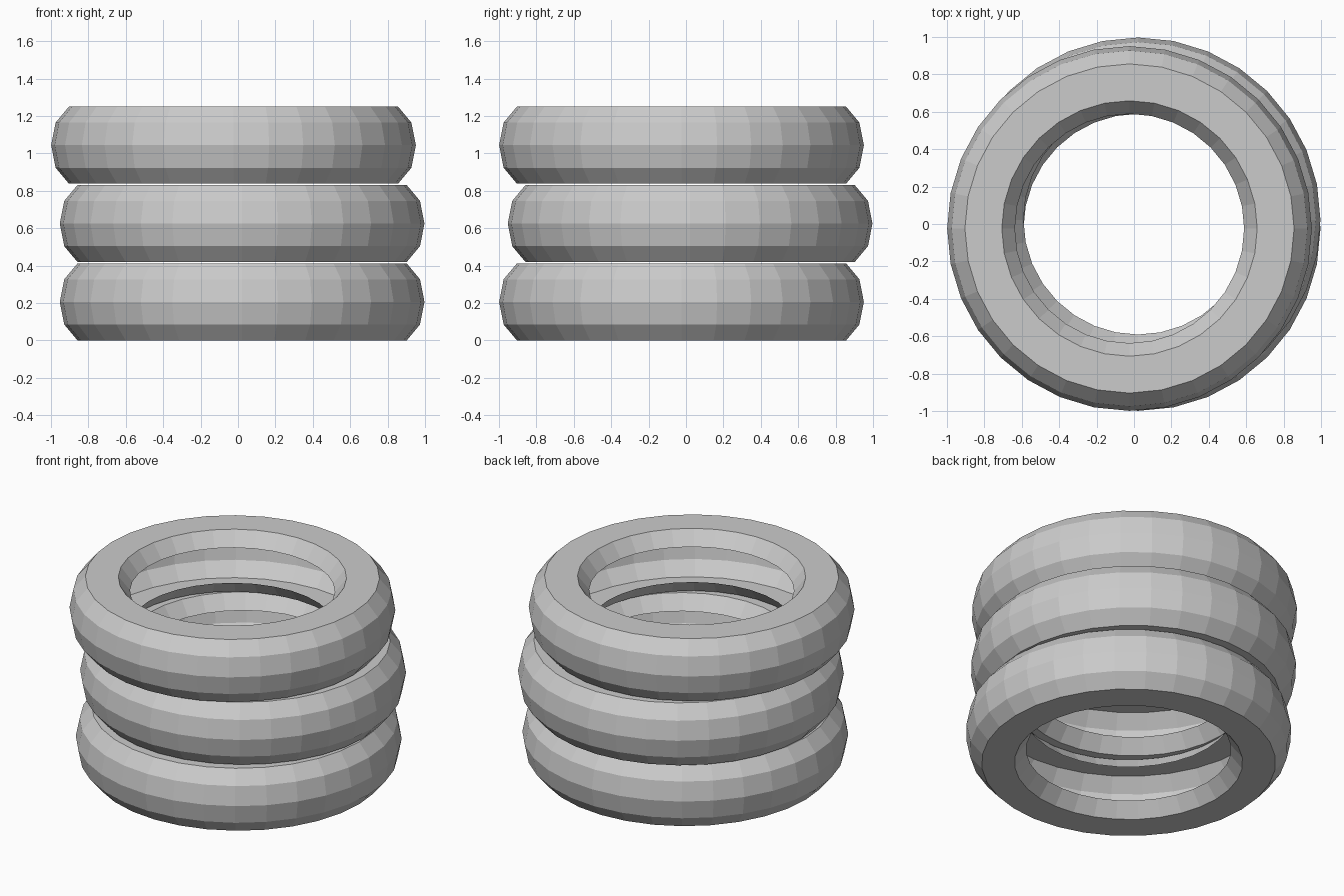
import bpy, bmesh
from math import cos, sin, tau

if "Cube" in bpy.data.objects:
    bpy.data.objects.remove(bpy.data.objects["Cube"])

SEGMENTS = 32
PITCH = 0.419   # vertical spacing of the stacked tyres

# Open tyre cross-section (radius, height): lower bead, sidewall, tread, sidewall, upper bead
PROFILE = [(0.613, 0.09), (0.683, 0.0), (0.88, 0.0), (0.951, 0.085), (0.975, 0.206),
           (0.951, 0.327), (0.88, 0.412), (0.683, 0.412), (0.613, 0.322)]


def tyre(name, x, y, z):
    """Hollow tyre shell: the open profile spun around the vertical axis."""
    bm = bmesh.new()
    rings = []
    for r, h in PROFILE:
        rings.append([bm.verts.new((r * cos(tau * i / SEGMENTS), r * sin(tau * i / SEGMENTS), h))
                      for i in range(SEGMENTS)])
    for low, high in zip(rings, rings[1:]):
        for i in range(SEGMENTS):
            j = (i + 1) % SEGMENTS
            bm.faces.new((low[i], low[j], high[j], high[i]))
    mesh = bpy.data.meshes.new(name)
    bm.to_mesh(mesh)
    bm.free()
    obj = bpy.data.objects.new(name, mesh)
    obj.location = (x, y, z)
    bpy.context.collection.objects.link(obj)
    return obj


# Slightly uneven stack of three tyres
for level, (name, x, y) in enumerate([("bottom_tyre", 0.022, -0.024),
                                      ("middle_tyre", 0.022, 0.022),
                                      ("top_tyre", -0.024, -0.024)]):
    tyre(name, x, y, level * PITCH)
